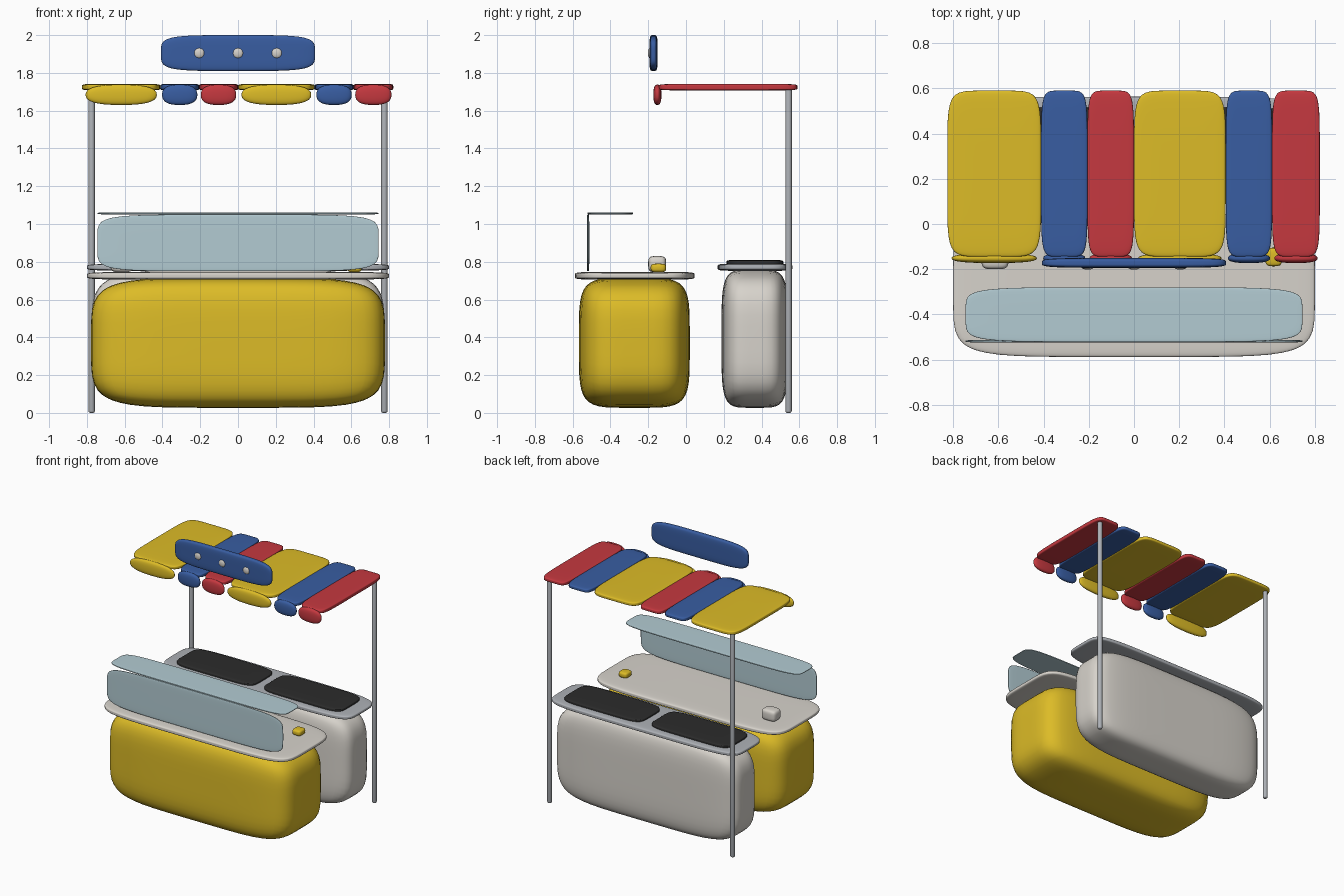
import bpy, bmesh, math

if "Cube" in bpy.data.objects:
    bpy.data.objects.remove(bpy.data.objects["Cube"])

PALETTE = {
    "yellow": (0.72, 0.50, 0.02, 1), "blue": (0.04, 0.11, 0.36, 1),
    "red": (0.56, 0.04, 0.05, 1), "white": (0.68, 0.65, 0.60, 1),
    "metal": (0.42, 0.44, 0.47, 1), "glass": (0.45, 0.60, 0.65, 1),
    "black": (0.025, 0.025, 0.025, 1),
}
MATS = {}
for key, col in PALETTE.items():
    MATS[key] = bpy.data.materials.new(key)
    MATS[key].diffuse_color = col


def add_object(name, bm, mat):
    bmesh.ops.recalc_face_normals(bm, faces=bm.faces)
    for f in bm.faces:
        f.smooth = True
    me = bpy.data.meshes.new(name)
    bm.to_mesh(me)
    bm.free()
    me.materials.append(MATS[mat])
    ob = bpy.data.objects.new(name, me)
    bpy.context.collection.objects.link(ob)
    return ob


def soft_box(name, x, y, z, mat, n=5.0, cuts=17):
    """Pillow-like box filling the (min, max) ranges; higher n = squarer."""
    bm = bmesh.new()
    bmesh.ops.create_cube(bm, size=2)
    bmesh.ops.subdivide_edges(bm, edges=bm.edges[:], cuts=cuts, use_grid_fill=True)
    for v in bm.verts:
        p = [math.sin(c * math.pi / 2) for c in v.co]
        r = sum(abs(c) ** n for c in p) ** (1 / n)
        v.co = [(lo + hi) / 2 + c / r * (hi - lo) / 2
                for c, (lo, hi) in zip(p, (x, y, z))]
    return add_object(name, bm, mat)


# Front counter with worktop
soft_box("front_counter", (-.778, .778), (-.567, .02), (.027, .715), "yellow", 5)
soft_box("front_worktop", (-.8, .8), (-.588, .045), (.705, .747), "white", 6)

# Glass guard: upright pane and shelf
soft_box("glass_front", (-.745, .745), (-.525, -.512), (.75, 1.05), "glass", 6)
soft_box("glass_shelf", (-.745, .745), (-.522, -.28), (1.05, 1.062), "glass", 6)

# Small items on the worktop
soft_box("napkin_box", (-.675, -.555), (-.2, -.105), (.745, .83), "white", 4, 9)
soft_box("sauce_dish", (.58, .655), (-.187, -.105), (.745, .79), "yellow", 3.5, 9)

# Rear counter with metal top and two griddle plates
soft_box("rear_counter", (-.775, .775), (.188, .54), (.027, .758), "white", 5)
soft_box("rear_worktop", (-.8, .8), (.167, .563), (.752, .79), "metal", 6)
for side, cx in (("left", -.37), ("right", .37)):
    soft_box("griddle_" + side, (cx - .335, cx + .335), (.215, .515),
             (.78, .81), "black", 6)

# Rear posts
for side, px in (("left", -.775), ("right", .775)):
    bm = bmesh.new()
    bmesh.ops.create_cone(bm, cap_ends=True, segments=24, radius1=.017,
                          radius2=.017, depth=1.73)
    rims = [e for e in bm.edges if abs(e.verts[0].co.z - e.verts[1].co.z) < .01]
    bmesh.ops.bevel(bm, geom=rims, offset=.01, segments=3, profile=.5,
                    affect='EDGES')
    bmesh.ops.translate(bm, verts=bm.verts, vec=(px, .543, .865))
    add_object("post_" + side, bm, "metal")

# Striped canopy with a hanging valance tab per stripe
edges = [-.826, -.411, -.206, 0, .406, .611, .822]
colours = ["yellow", "blue", "red"] * 2
for i, col in enumerate(colours):
    a, b = edges[i], edges[i + 1]
    inset = (b - a) * .045
    soft_box(f"canopy_panel_{i + 1}", (a, b), (-.145, .59), (1.707, 1.742), col, 6.5)
    soft_box(f"valance_{i + 1}", (a + inset, b - inset), (-.173, -.13),
             (1.63, 1.738), col, 2.5, 11)

# Sign board with three round studs
soft_box("sign_board", (-.408, .408), (-.194, -.15), (1.81, 2.0), "blue", 4.5)
for i, cx in enumerate((-.205, 0, .205)):
    soft_box(f"sign_stud_{i + 1}", (cx - .028, cx + .028), (-.202, -.175),
             (1.877, 1.933), "white", 2.1, 9)

for m in bpy.data.materials:
    if m.users and not m.is_grease_pencil:
        m.use_nodes = True
        m.node_tree.nodes["Principled BSDF"].inputs["Base Color"].default_value = m.diffuse_color
